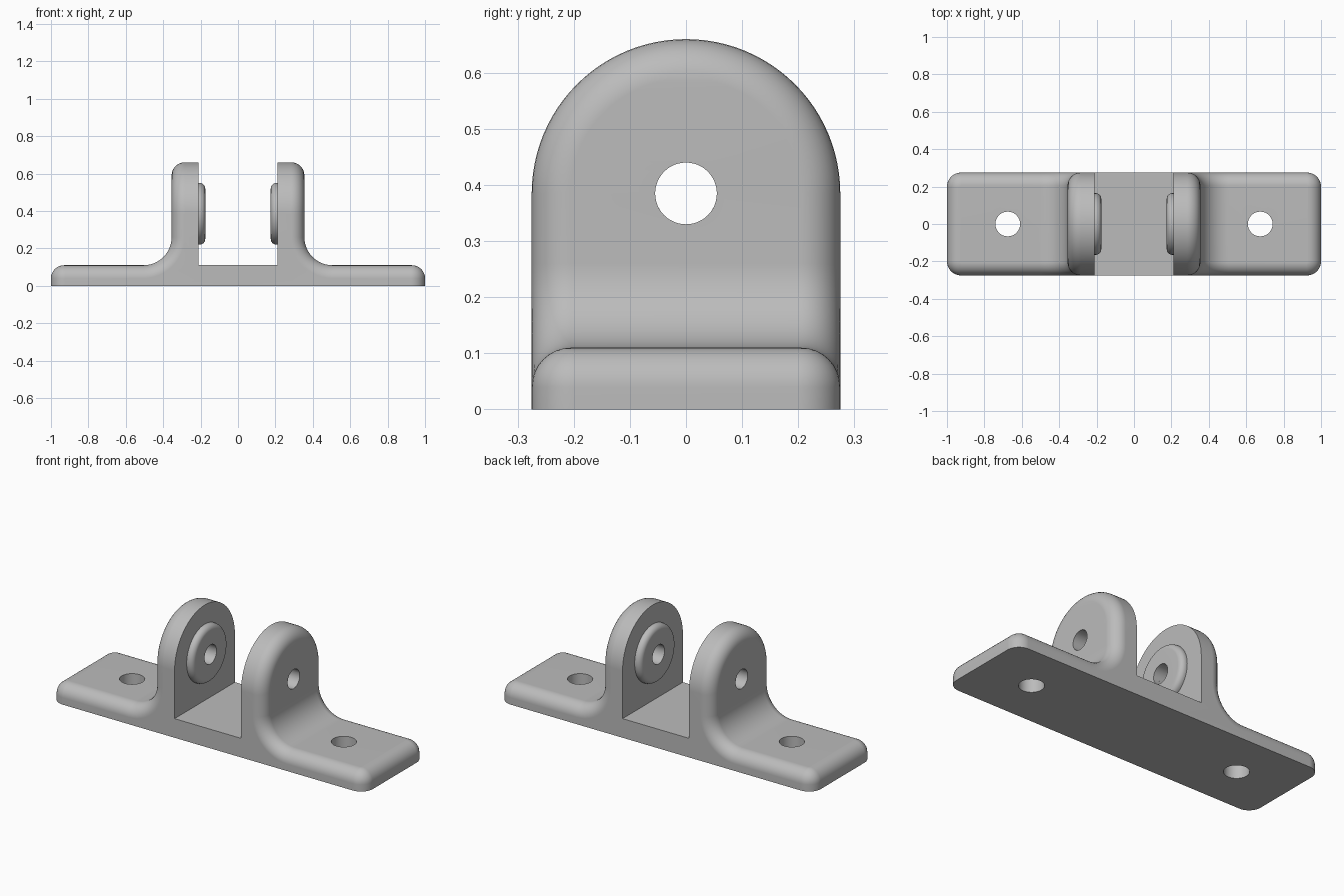
import bpy, bmesh
from math import sin, cos, pi, radians

if "Cube" in bpy.data.objects:
    bpy.data.objects.remove(bpy.data.objects["Cube"])

BASE, HALF_W = 0.11, 0.275          # plate thickness, half depth
IN_X, OUT_X = 0.212, 0.355          # inner and outer face of each ear
FILLET, ROUND, CORNER = 0.15, 0.07, 0.075
PIN_Z, PIN_R = 0.385, 0.055
SCREW_X, SCREW_R = 0.675, 0.066
BOSS_R, BOSS_X = 0.165, 0.175

grey = bpy.data.materials.new("light grey")
grey.use_nodes = True
colour = (0.5, 0.5, 0.5, 1)
grey.diffuse_color = colour
grey.node_tree.nodes["Principled BSDF"].inputs["Base Color"].default_value = colour

# Lengths along the outer skin: plate, then concave fillet, then ear
S_PLATE = 1 - OUT_X - FILLET
S_EAR = S_PLATE + FILLET * pi / 2
S_ARC = S_EAR + PIN_Z - BASE - FILLET


def fold(s, y, depth):
    """Place a point of the flat outer skin, sunk by depth."""
    if s <= S_PLATE:
        return (1 - s, y, BASE - depth)
    if s >= S_EAR:
        return (OUT_X - depth, y, BASE + FILLET + s - S_EAR)
    a = (s - S_PLATE) / FILLET
    r = FILLET + depth
    return (OUT_X + FILLET - r * sin(a), y, BASE + FILLET - r * cos(a))


def outline(inset):
    """Half outline of the skin, from plate end to top of ear."""
    pts = []
    for i in range(9):
        a = pi / 2 * i / 8
        r = CORNER - inset
        pts.append((CORNER - r * cos(a), HALF_W - CORNER + r * sin(a)))
    for i in range(13):
        pts.append((S_PLATE + (S_EAR - S_PLATE) * i / 12, HALF_W - inset))
    for i in range(25):
        b = pi / 2 * i / 24
        r = HALF_W - inset
        pts.append((S_ARC + r * sin(b), r * cos(b)))
    return pts


def finish(obj):
    bpy.ops.object.select_all(action='DESELECT')
    obj.select_set(True)
    bpy.context.view_layer.objects.active = obj
    for m in list(obj.modifiers):
        bpy.ops.object.modifier_apply(modifier=m.name)
    bpy.ops.object.shade_smooth_by_angle(angle=radians(30))
    wn = obj.modifiers.new("even shading", 'WEIGHTED_NORMAL')
    wn.keep_sharp = True


def make_object(name, bm):
    bmesh.ops.remove_doubles(bm, verts=bm.verts, dist=1e-5)
    bmesh.ops.recalc_face_normals(bm, faces=bm.faces)
    mesh = bpy.data.meshes.new(name)
    bm.to_mesh(mesh)
    bm.free()
    mesh.materials.append(grey)
    obj = bpy.data.objects.new(name, mesh)
    bpy.context.collection.objects.link(obj)
    return obj


# Bracket half: rounded skin, side walls, underside, inner ear face
bm = bmesh.new()


def face(pts):
    clean = []
    for p in pts:
        if not any(max(abs(a - b) for a, b in zip(p, q)) < 1e-6 for q in clean):
            clean.append(p)
    if len(clean) > 2:
        bm.faces.new([bm.verts.new(p) for p in clean])


STEPS = 8
rings = []
for k in range(STEPS + 1):
    a = pi / 2 * k / STEPS
    inset, depth = ROUND * (1 - cos(a)), ROUND * (1 - sin(a))
    rings.append([fold(s, y, depth) for s, y in outline(inset)])


def flip(p):
    return (p[0], -p[1], p[2])


count = len(rings[0])
flat = outline(0)
E = 1e-6
plate_rim = [p for p, (s, y) in zip(rings[0], flat) if s <= S_PLATE + E]
bend_rim = [p for p, (s, y) in zip(rings[0], flat) if S_PLATE - E <= s <= S_EAR + E]
ear_rim = [p for p, (s, y) in zip(rings[0], flat) if s >= S_EAR - E]
floor = [(x, y, 0) for x, y, z in plate_rim]
inner = [(IN_X, y, z) for x, y, z in ear_rim]

for side in (lambda p: p, flip):
    for lo, hi in zip(rings, rings[1:]):
        for i in range(count - 1):
            face([side(p) for p in (lo[i], lo[i + 1], hi[i + 1], hi[i])])
    for rim, drop in ((plate_rim, floor), (ear_rim, inner)):
        for i in range(len(rim) - 1):
            face([side(p) for p in (rim[i], rim[i + 1], drop[i + 1], drop[i])])
    web = bend_rim + [inner[0], (IN_X, HALF_W, BASE), (0, HALF_W, BASE),
                      (0, HALF_W, 0), floor[-1]]
    face([side(p) for p in web])

top = rings[-1]
for i in range(count - 1):
    face([top[i], top[i + 1], flip(top[i + 1]), flip(top[i])])
for k in range(STEPS):
    face([rings[k][0], rings[k + 1][0], flip(rings[k + 1][0]), flip(rings[k][0])])
face([plate_rim[0], floor[0], flip(floor[0]), flip(plate_rim[0])])
under = floor + [(0, HALF_W, 0)]
face(under + [flip(p) for p in reversed(under)])
cheek = [(IN_X, HALF_W, BASE)] + inner
face(cheek + [flip(p) for p in reversed(cheek)])
slot = [(0, HALF_W, BASE), (IN_X, HALF_W, BASE)]
face(slot + [flip(p) for p in reversed(slot)])

bracket = make_object("bracket", bm)
mirror = bracket.modifiers.new("mirror", 'MIRROR')
mirror.use_clip = True

# Screw holes and pin hole
cutters = []
for loc, rot, r, length in (((SCREW_X, 0, 0), 0, SCREW_R, 1),
                            ((-SCREW_X, 0, 0), 0, SCREW_R, 1),
                            ((0, 0, PIN_Z), pi / 2, PIN_R, 3)):
    bpy.ops.mesh.primitive_cylinder_add(vertices=48, radius=r, depth=length,
                                        location=loc, rotation=(0, rot, 0))
    cutter = bpy.context.object
    cutter.name = "hole_cutter"
    cutter.hide_render = True
    cutter.data.materials.append(grey)
    cutters.append(cutter)
    cut = bracket.modifiers.new("hole", 'BOOLEAN')
    cut.object, cut.operation, cut.solver = cutter, 'DIFFERENCE', 'EXACT'
finish(bracket)
for cutter in cutters:
    bpy.data.objects.remove(cutter)

# Rounded bosses around the pin hole on the inner faces
EDGE, SIDES = 0.03, 64
profile = [(IN_X, PIN_R), (BOSS_X, PIN_R)]
for i in range(7):
    a = pi / 2 * i / 6
    profile.append((BOSS_X + EDGE * (1 - cos(a)), BOSS_R - EDGE * (1 - sin(a))))
profile.append((IN_X, BOSS_R))
for name, sign in (("left_boss", 1), ("right_boss", -1)):
    bm = bmesh.new()
    loops = [[(sign * x, r * cos(2 * pi * j / SIDES), PIN_Z + r * sin(2 * pi * j / SIDES))
              for j in range(SIDES)] for x, r in profile]
    # Order the rim so the rounded edge joins the flat front
    loops = loops[:2] + [[(sign * (BOSS_X + EDGE * (1 - cos(pi / 2 * i / 6))),
                           (BOSS_R - EDGE + EDGE * sin(pi / 2 * i / 6)) * cos(2 * pi * j / SIDES),
                           PIN_Z + (BOSS_R - EDGE + EDGE * sin(pi / 2 * i / 6)) * sin(2 * pi * j / SIDES))
                          for j in range(SIDES)] for i in range(7)] + loops[-1:]
    for lo, hi in zip(loops, loops[1:]):
        for j in range(SIDES):
            n = (j + 1) % SIDES
            face([lo[j], lo[n], hi[n], hi[j]])
    finish(make_object(name, bm))
